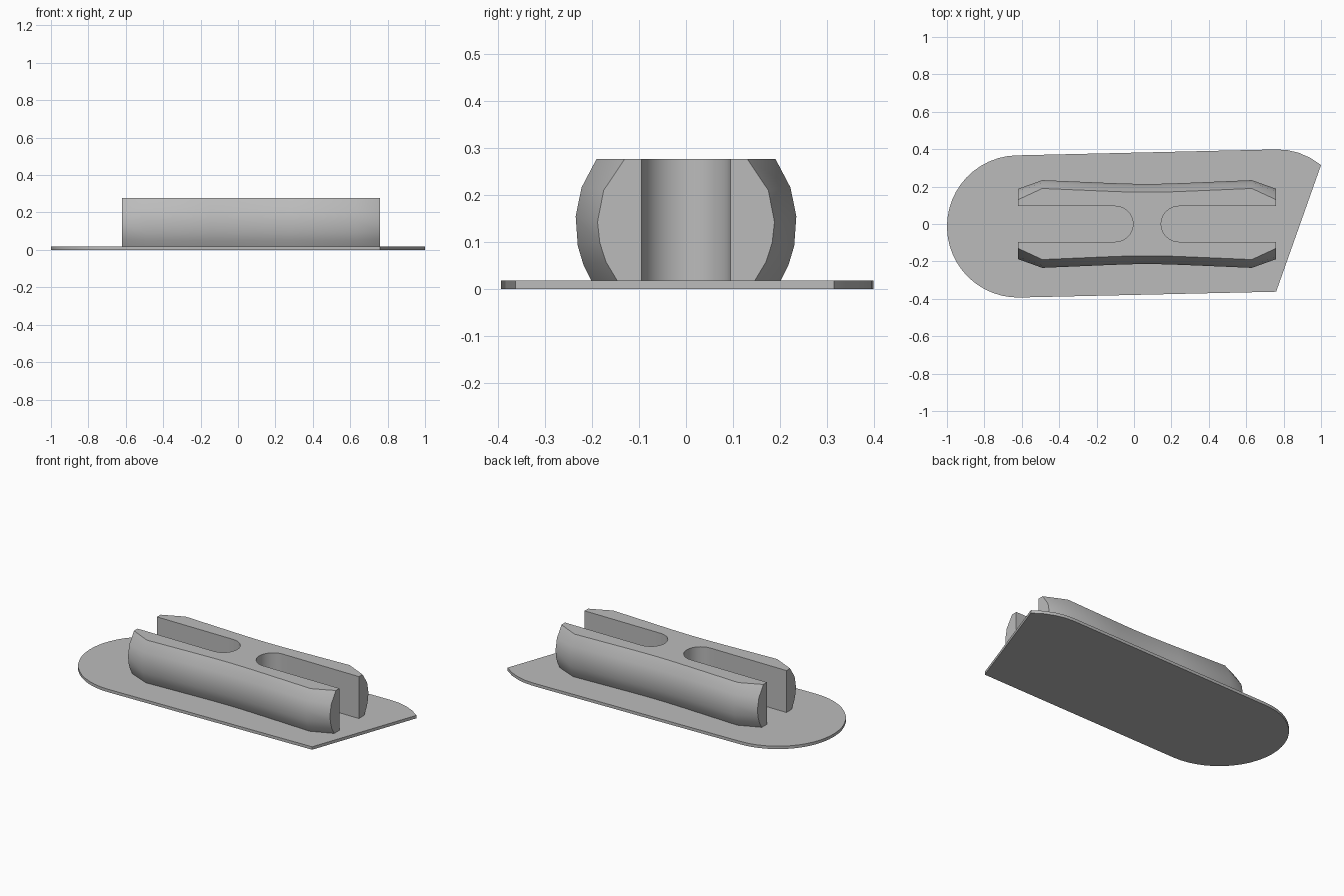
import bpy, bmesh, math

if "Cube" in bpy.data.objects:
    bpy.data.objects.remove(bpy.data.objects["Cube"])

grey = bpy.data.materials.new("light grey")
grey.diffuse_color = (0.5, 0.5, 0.5, 1)
grey.use_nodes = True
grey.node_tree.nodes["Principled BSDF"].inputs["Base Color"].default_value = grey.diffuse_color


def make_object(name, bm):
    bmesh.ops.recalc_face_normals(bm, faces=bm.faces)
    mesh = bpy.data.meshes.new(name)
    bm.to_mesh(mesh)
    bm.free()
    mesh.materials.append(grey)
    obj = bpy.data.objects.new(name, mesh)
    bpy.context.collection.objects.link(obj)
    return obj


def prism(name, outline, z0, z1):
    bm = bmesh.new()
    low = [bm.verts.new((x, y, z0)) for x, y in outline]
    high = [bm.verts.new((x, y, z1)) for x, y in outline]
    bm.faces.new(low)
    bm.faces.new(high)
    n = len(outline)
    for i in range(n):
        j = (i + 1) % n
        bm.faces.new((low[i], low[j], high[j], high[i]))
    return make_object(name, bm)


def arc(cx, cy, r, a0, a1, n):
    return [(cx + r * math.cos(math.radians(a0 + (a1 - a0) * i / n)),
             cy + r * math.sin(math.radians(a0 + (a1 - a0) * i / n)))
            for i in range(n + 1)]


# Base plate: round at one end, cut on a slant at the other
outline = arc(-0.62, -0.013, 0.38, 91.3, 271.3, 24)
outline += [(0.76, -0.362), (1.0, 0.315), (0.94, 0.355), (0.88, 0.381),
            (0.82, 0.395), (0.77, 0.398), (0.73, 0.398)]
prism("base_plate", outline, 0, 0.018)

# Cleat body: bulging section lofted along x, with waisted sides
section = [(0.018, 0.201), (0.052, 0.218), (0.092, 0.230), (0.155, 0.2345),
           (0.216, 0.222), (0.277, 0.190)]
end_section = [(0.018, 0.146), (0.058, 0.170), (0.098, 0.183), (0.143, 0.188),
               (0.210, 0.175), (0.277, 0.130)]
waist = [(-0.49, 0), (-0.15, 0.0145), (-0.07, 0.0175), (0, 0.0195), (0.07, 0.020),
         (0.14, 0.0195), (0.21, 0.0175), (0.29, 0.0145), (0.63, 0)]
stations = [(-0.62, end_section)]
stations += [(x, [(z, y - d) for z, y in section]) for x, d in waist]
stations += [(0.76, end_section)]
bm = bmesh.new()
rings = []
for x, half in stations:
    loop = [(y, z) for z, y in half] + [(-y, z) for z, y in reversed(half)]
    rings.append([bm.verts.new((x, y, z)) for y, z in loop])
for a, b in zip(rings, rings[1:]):
    for i in range(len(a)):
        j = (i + 1) % len(a)
        bm.faces.new((a[i], a[j], b[j], b[i]))
bm.faces.new(rings[0])
bm.faces.new(rings[-1])
body = make_object("cleat_body", bm)

# Round-ended slots open at both ends of the body
slots = {
    "left_slot_cutter": [(-0.9, -0.095)] + arc(-0.1, 0, 0.095, -90, 90, 16) + [(-0.9, 0.095)],
    "right_slot_cutter": [(1.1, 0.095)] + arc(0.24, 0, 0.095, 90, 270, 16) + [(1.1, -0.095)],
}
bpy.context.view_layer.objects.active = body
for name, shape in slots.items():
    cutter = prism(name, shape, -0.1, 0.4)
    mod = body.modifiers.new(name, 'BOOLEAN')
    mod.object = cutter
    mod.operation = 'DIFFERENCE'
    mod.solver = 'EXACT'
    bpy.ops.object.modifier_apply(modifier=name)
    bpy.data.objects.remove(cutter)

# Smooth shading with sharp edges kept
for obj in bpy.context.scene.objects:
    obj.select_set(True)
bpy.ops.object.shade_smooth_by_angle(angle=math.radians(25))
